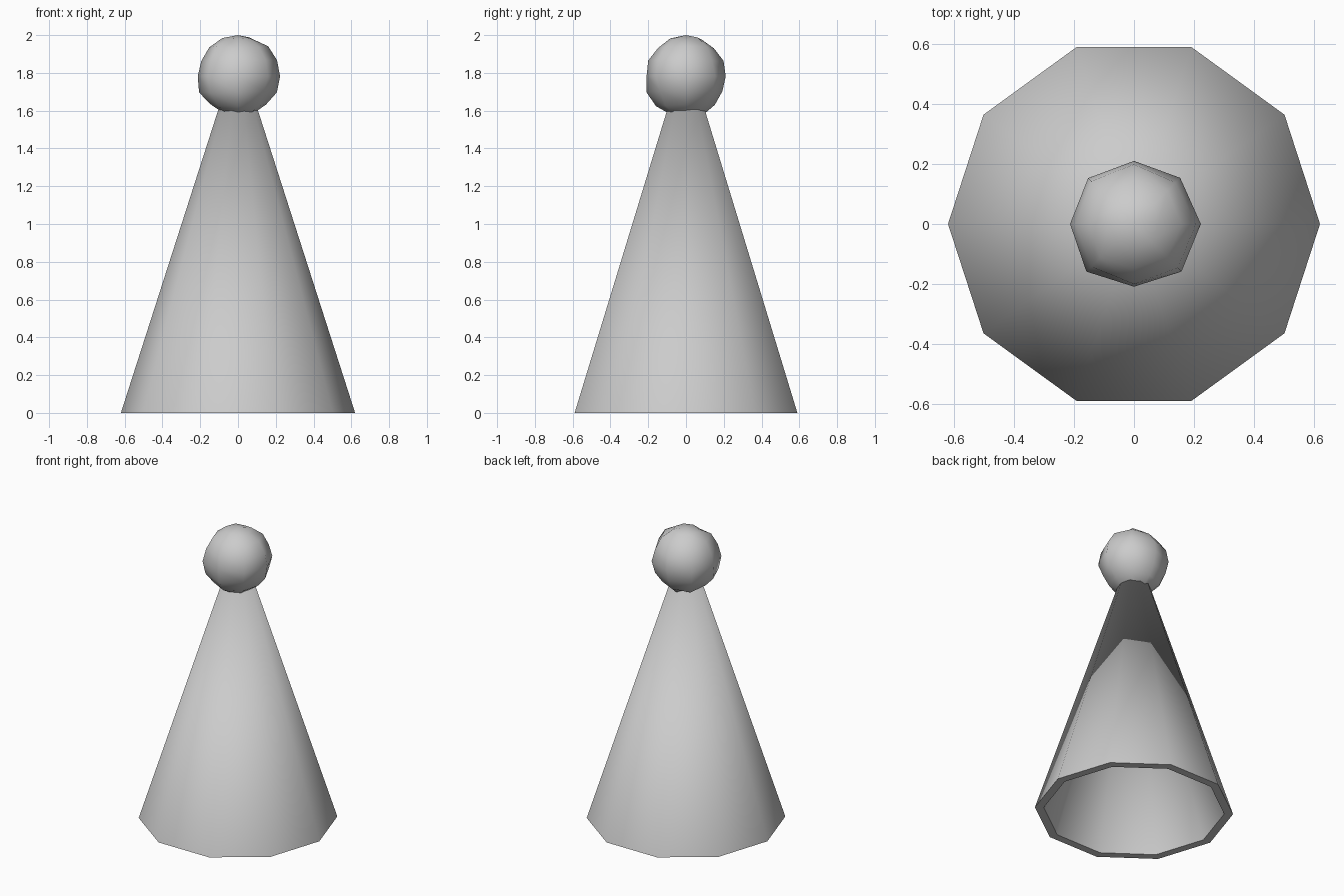
import bpy
import bmesh
import math
import random

cube = bpy.data.objects.get("Cube")
if cube:
    bpy.data.objects.remove(cube, do_unlink=True)

random.seed(4)

# Single plain grey
grey = bpy.data.materials.new("plain_grey")
grey.use_nodes = True
colour = (0.6, 0.6, 0.6, 1)
grey.diffuse_color = colour
grey.node_tree.nodes["Principled BSDF"].inputs["Base Color"].default_value = colour


def finish(bm, name, angle):
    bmesh.ops.recalc_face_normals(bm, faces=bm.faces)
    mesh = bpy.data.meshes.new(name)
    bm.to_mesh(mesh)
    bm.free()
    mesh.materials.append(grey)
    obj = bpy.data.objects.new(name, mesh)
    bpy.context.collection.objects.link(obj)
    bpy.ops.object.select_all(action="DESELECT")
    obj.select_set(True)
    bpy.context.view_layer.objects.active = obj
    bpy.ops.object.shade_smooth_by_angle(angle=math.radians(angle))
    return obj


# Hollow ten-sided cone: outer and inner walls joined by a flat rim
SIDES = 10
bm = bmesh.new()
rings = []
for radius, apex_z in ((0.62, 1.93), (0.565, 1.76)):
    ring = []
    for i in range(SIDES):
        a = math.tau * i / SIDES
        ring.append(bm.verts.new((radius * math.cos(a), radius * math.sin(a), 0)))
    apex = bm.verts.new((0, 0, apex_z))
    for i in range(SIDES):
        bm.faces.new((ring[i], ring[(i + 1) % SIDES], apex))
    rings.append(ring)
outer, inner = rings
for i in range(SIDES):
    j = (i + 1) % SIDES
    bm.faces.new((outer[j], outer[i], inner[i], inner[j]))
finish(bm, "hat_cone", 50)

# Slightly lumpy pompom on the tip
bm = bmesh.new()
bmesh.ops.create_uvsphere(bm, u_segments=8, v_segments=8, radius=0.218)
for v in bm.verts:
    if abs(v.co.z) < 0.21:
        v.co *= 1 + random.uniform(-0.05, 0.04)
    v.co.z += 1.782
finish(bm, "pompom", 80)
